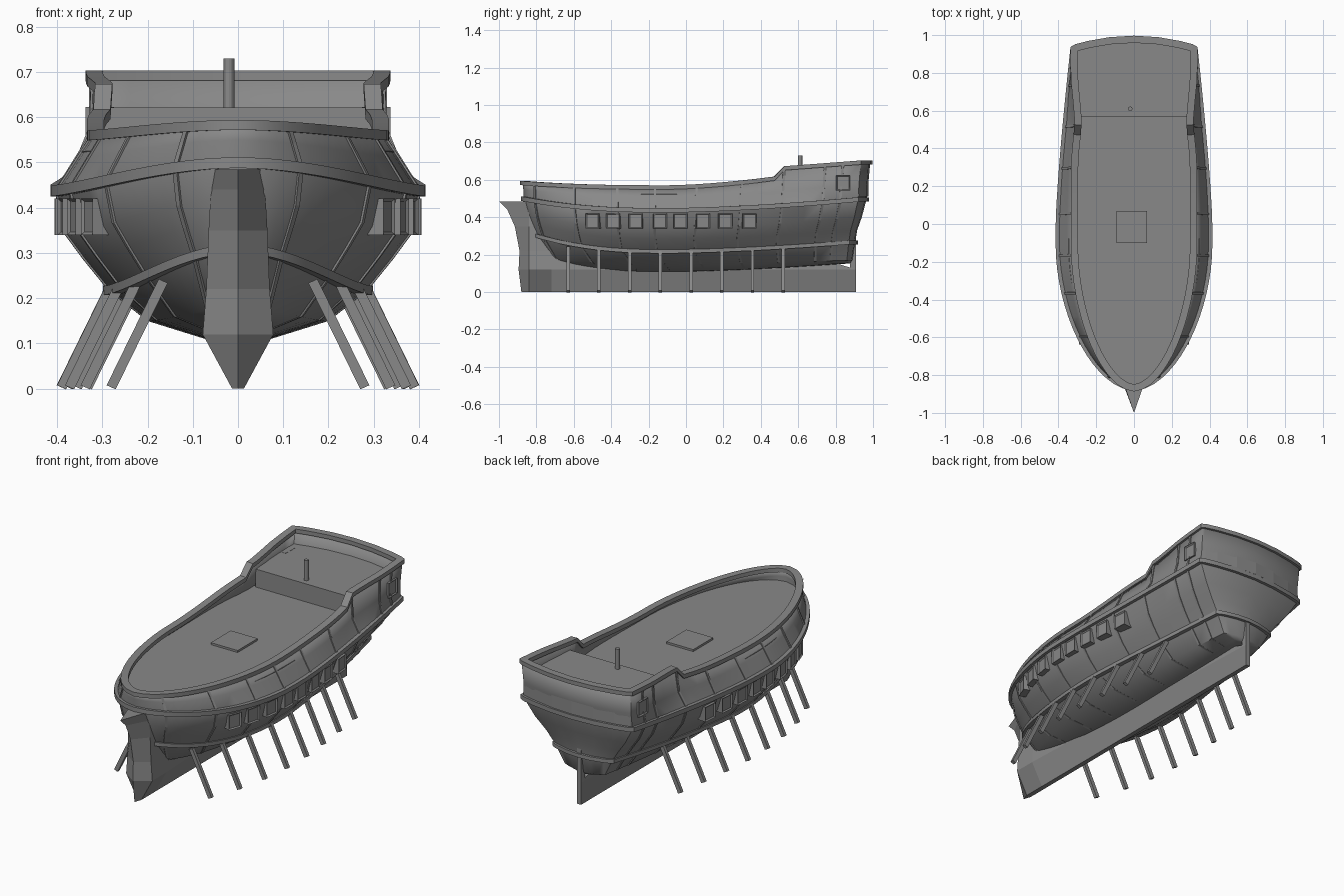
import bpy, bmesh, math
from mathutils import Vector

cube = bpy.data.objects.get("Cube")
if cube:
    bpy.data.objects.remove(cube)

grey = bpy.data.materials.new("plain grey")
grey.use_nodes = True
GREY = (0.25, 0.25, 0.25, 1)
grey.diffuse_color = GREY
grey.node_tree.nodes["Principled BSDF"].inputs["Base Color"].default_value = GREY


def make(name, verts, faces, mirror=False, thickness=0, smooth=None):
    mesh = bpy.data.meshes.new(name)
    mesh.from_pydata([tuple(v) for v in verts], [], faces)
    bm = bmesh.new()
    bm.from_mesh(mesh)
    bmesh.ops.remove_doubles(bm, verts=bm.verts, dist=0.0001)
    bmesh.ops.recalc_face_normals(bm, faces=bm.faces)
    bm.to_mesh(mesh)
    bm.free()
    mesh.materials.append(grey)
    ob = bpy.data.objects.new(name, mesh)
    bpy.context.collection.objects.link(ob)
    if mirror:
        ob.modifiers.new("Mirror", "MIRROR").merge_threshold = 0.0005
    if thickness:
        mod = ob.modifiers.new("Solidify", "SOLIDIFY")
        mod.thickness = thickness
        mod.offset = -1
    if smooth:
        bpy.ops.object.select_all(action="DESELECT")
        ob.select_set(True)
        bpy.context.view_layer.objects.active = ob
        bpy.ops.object.shade_smooth_by_angle(angle=math.radians(smooth))
    return ob


def grid_faces(rows, cols, wrap=False):
    return [(i * cols + j, i * cols + (j + 1) % cols,
             (i + 1) * cols + (j + 1) % cols, (i + 1) * cols + j)
            for i in range(rows - 1) for j in range(cols if wrap else cols - 1)]


# Hull lines from keel to rail: bow y, stern corner y, stern bulge,
# mid half-width, stern half-width, bow z, mid z, stern z
LINES = [
    (-.70, .86, .02, .07, .05, .15, .11, .155),
    (-.75, .86, .03, .20, .12, .18, .15, .17),
    (-.82, .87, .035, .285, .17, .31, .217, .265),
    (-.84, .88, .035, .34, .215, .37, .285, .33),
    (-.855, .90, .04, .38, .27, .42, .34, .40),
    (-.87, .92, .045, .402, .325, .50, .437, .495),
    (-.87, .925, .05, .355, .32, .55, .51, .58),
    (-.875, .935, .05, .322, .325, .583, .56, .68),
]
RAIL, DECK_LINE, WALE, LOW_WALE = 7, 6, 5, 2
STEP = .525
POWER = 1.8


def line_at(i, y):
    """Point on hull line i at length position y."""
    bow, corner, _, mid, stern, zb, zm, zs = LINES[i]
    s = min(1, max(0, (y - bow) / .75))
    u = max(0, y / corner)
    x = mid * (1 - (1 - s) ** POWER) ** (1 / POWER) * (1 + (stern / mid - 1) * u ** 1.3)
    if i >= DECK_LINE:
        x -= .02 * math.exp(-((y - .55) / .15) ** 2)
    if y < -.1:
        z = zm + (zb - zm) * ((-.1 - y) / (-.1 - bow)) ** 2.5
    else:
        z = zm + (zs - zm) * ((y + .1) / (corner + .1)) ** 1.6
    if i == RAIL and y > STEP:
        z = .662 + .075 * (y - STEP)
    return Vector((x, y, z))


STATIONS = sorted([(k / 28) ** 1.5 for k in range(29)] + [.7735, .779])


def hull_line(i):
    """Half outline from the bow centre around the side to the stern centre."""
    bow, corner, bulge = LINES[i][:3]
    pts = [line_at(i, bow + (corner - bow) * t) for t in STATIONS]
    last = pts[-1]
    for f in (.95, .75, .4, 0):
        pts.append(Vector((last.x * f, last.y + bulge * (1 - f * f), last.z)))
    return pts


def outward(pts, k):
    if pts[k].x < .001:
        return Vector((0, -1 if k == 0 else 1, 0))
    d = pts[min(k + 1, len(pts) - 1)] - pts[max(k - 1, 0)]
    return Vector((d.y, -d.x, 0)).normalized()


lines = [hull_line(i) for i in range(len(LINES))]
bottom = [Vector((0, p.y, p.z - .003)) for p in lines[0]]
rows = [bottom] + lines
make("hull", sum(rows, []), grid_faces(len(rows), len(bottom)),
     mirror=True, thickness=.018, smooth=40)


# Wales and rail: rectangular bands swept along the hull lines
def band(name, i, outer, inner, height, first=0):
    pts = lines[i]
    verts = []
    for k in range(first, len(pts)):
        n = outward(pts, k)
        for off, dz in ((outer, -1), (outer, 1), (-inner, 1), (-inner, -1)):
            v = pts[k] + n * off
            v.x = max(v.x, 0)
            v.z += dz * height / 2
            verts.append(v)
    faces = grid_faces(len(pts) - first, 4, wrap=True)
    if first:
        faces.append((0, 1, 2, 3))
    make(name, verts, faces, mirror=True, smooth=30)


band("rail", RAIL, .012, .026, .022)
band("upper_wale", WALE, .013, .01, .024)
band("lower_wale", LOW_WALE, .014, .01, .02, first=1)

# Vertical ribs lying on the planking
for number, t in enumerate((.04, .14, .29, .40, .51, .64, .76, .88, .97)):
    k = min(range(len(STATIONS)), key=lambda j: abs(STATIONS[j] - t))
    verts = []
    for pts in lines:
        n = outward(pts, k)
        side = Vector((-n.y, n.x, 0)) * .006
        for a, b in ((-1, -.004), (-1, .005), (1, .005), (1, -.004)):
            verts.append(pts[k] + side * a + n * b)
    make(f"rib_{number + 1}", verts, grid_faces(len(lines), 4, wrap=True), mirror=True)


# Decks: outlines closed across the centreline and given depth
def deck(name, pts, top, base, inset):
    half = [Vector((max(p.x - inset, 0), p.y, 0)) for p in pts]
    loop = half + [Vector((-p.x, p.y, 0)) for p in reversed(half) if p.x > 0]
    n = len(loop)
    verts = [p + Vector((0, 0, z)) for z in (base, top) for p in loop]
    make(name, verts, grid_faces(2, n, wrap=True) + [tuple(range(n, 2 * n))])


POOP = .57
main = [p for p in lines[DECK_LINE] if p.y < POOP] + [line_at(DECK_LINE, POOP + .02)]
deck("main_deck", main, .525, .515, .008)
poop = [line_at(RAIL, POOP)] + [p - Vector((0, .01, 0)) for p in lines[RAIL] if p.y > POOP]
deck("poop_deck", poop, .622, .51, .008)

# Cutwater and keel: height, front y, half-width, rear y
KEEL = [(0, -.88, .013, .91), (.12, -.895, .078, .91), (.22, -.89, .07, .6),
        (.35, -.915, .065, -.6), (.44, -.955, .06, -.6), (.485, -1, .056, -.7)]
verts = []
for z, front, w, rear in KEEL:
    verts += [(0, front, z), (w, -.84, z), (w, -.72, z), (.012, rear, z),
              (-.012, rear, z), (-w, -.72, z), (-w, -.84, z)]
make("keel", verts, grid_faces(len(KEEL), 7, wrap=True)
     + [tuple(range(7)), tuple(range(35, 42))])


def box(name, centre, size, angle=0, inset=0):
    """Box turned about z; inset sinks a panel into its outer (+x) face."""
    bm = bmesh.new()
    bmesh.ops.create_cube(bm, size=1)
    bmesh.ops.scale(bm, vec=size, verts=bm.verts)
    if inset:
        bm.faces.ensure_lookup_table()
        face = max(bm.faces, key=lambda f: f.calc_center_median().x)
        bmesh.ops.inset_region(bm, faces=[face], thickness=inset, depth=0)
        bmesh.ops.translate(bm, verts=face.verts, vec=(-.006, 0, 0))
    mesh = bpy.data.meshes.new(name)
    bm.to_mesh(mesh)
    bm.free()
    mesh.materials.append(grey)
    ob = bpy.data.objects.new(name, mesh)
    bpy.context.collection.objects.link(ob)
    ob.location = centre
    ob.rotation_euler.z = angle
    return ob


box("stern_post", (0, .893, .15), (.024, .034, .3))
box("hatch", (-.012, -.015, .528), (.16, .17, .016))


# Gun ports and quarter windows on both sides
def port(name, y, z, out, i):
    p, q = line_at(i, y - .03), line_at(i, y + .03)
    for side, word in ((1, "left"), (-1, "right")):
        turn = math.atan2(p.x - q.x, q.y - p.y)
        n = Vector((math.cos(turn), math.sin(turn), 0))
        c = (p + q) / 2 + n * (out - .03)
        angle = turn if side > 0 else math.pi - turn
        box(f"{name}_{word}", (c.x * side, c.y, z), (.06, .075, .08), angle, .009)


for number, y in enumerate((-.5, -.39, -.27, -.14, -.03, .09, .21, .34)):
    port(f"gun_port_{number + 1}", y, .38, .004, WALE)
port("quarter_window", .84, .583, .012, DECK_LINE)

# Slanted supports from the lower wale to the ground
SLANT = Vector((.115, 0, -.235))
for number in range(8):
    y = -.63 + number * .1643
    top = line_at(LOW_WALE, y) + Vector((-.008, 0, 0))
    top.z = .238
    foot = top + SLANT
    foot.z = .003
    verts = [p + Vector((dx, dy, dx * .45)) for p in (top, foot)
             for dx, dy in ((-.01, -.009), (.01, -.009), (.01, .009), (-.01, .009))]
    make(f"support_{number + 1}", verts, grid_faces(2, 4, wrap=True)
         + [(0, 1, 2, 3), (4, 5, 6, 7)], mirror=True)

# Mast stub on the poop
bpy.ops.mesh.primitive_cylinder_add(vertices=12, radius=.012, depth=.12, location=(-.02, .61, .67))
mast = bpy.context.object
mast.name = "mast_stub"
mast.data.materials.append(grey)
